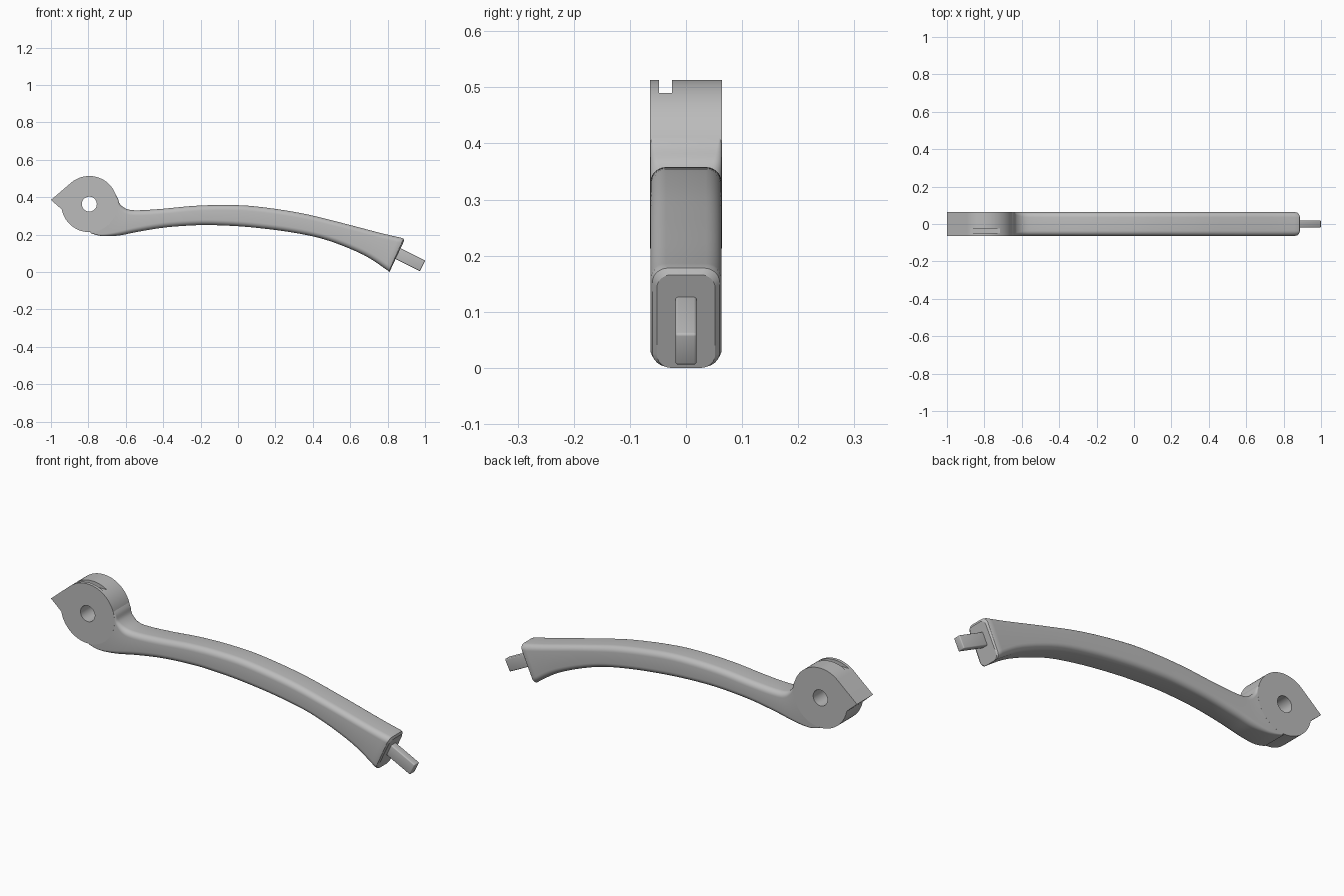
import bpy, bmesh, math
from mathutils import Vector

if "Cube" in bpy.data.objects:
    bpy.data.objects.remove(bpy.data.objects["Cube"], do_unlink=True)

HALF = 0.064                       # half thickness of the lever
HUB_X, HUB_Z, HUB_R = -0.795, 0.363, 0.15

grey = bpy.data.materials.new("satin grey")
grey.use_nodes = True
COLOUR = (0.5, 0.5, 0.5, 1)
grey.diffuse_color = COLOUR
grey.node_tree.nodes["Principled BSDF"].inputs["Base Color"].default_value = COLOUR


def make_object(name, bm):
    bmesh.ops.recalc_face_normals(bm, faces=bm.faces)
    mesh = bpy.data.meshes.new(name)
    bm.to_mesh(mesh)
    bm.free()
    mesh.materials.append(grey)
    obj = bpy.data.objects.new(name, mesh)
    bpy.context.collection.objects.link(obj)
    return obj


def activate(obj):
    bpy.ops.object.select_all(action='DESELECT')
    obj.select_set(True)
    bpy.context.view_layer.objects.active = obj


def finish(obj):
    activate(obj)
    for mod in list(obj.modifiers):
        bpy.ops.object.modifier_apply(modifier=mod.name)
    bpy.ops.object.shade_smooth_by_angle(angle=math.radians(30))


def prism(name, outline, y0, y1):
    """Extrude an x-z outline from y0 to y1."""
    bm = bmesh.new()
    face = bm.faces.new([bm.verts.new((x, y0, z)) for x, z in outline])
    new = bmesh.ops.extrude_face_region(bm, geom=[face])["geom"]
    bmesh.ops.translate(bm, vec=(0, y1 - y0, 0),
                        verts=[v for v in new if isinstance(v, bmesh.types.BMVert)])
    return make_object(name, bm)


def arc(radius, start, end, count):
    angles = [math.radians(start + (end - start) * i / count) for i in range(count + 1)]
    return [(HUB_X + radius * math.cos(a), HUB_Z + radius * math.sin(a)) for a in angles]


def cut(obj, cutter):
    mod = obj.modifiers.new(cutter.name, 'BOOLEAN')
    mod.operation = 'DIFFERENCE'
    mod.solver = 'EXACT'
    mod.object = cutter
    cutter.hide_render = True


# Pivot hub: disc with a pointed nose, a pivot hole and a slot in its rim
hub = prism("pivot_hub", arc(HUB_R, 191, 491, 80) + [(-1.0, 0.385)], -HALF, HALF)
hole = prism("hole_cutter", arc(0.04, 0, 360, 40)[:-1], -0.2, 0.2)
slot = prism("slot_cutter", [(-0.95, 0.49), (-0.64, 0.49), (-0.64, 0.6), (-0.95, 0.6)],
             -0.048, -0.025)
cut(hub, hole)
cut(hub, slot)
finish(hub)
for cutter in (hole, slot):
    bpy.data.objects.remove(cutter, do_unlink=True)

# Lever arm: stations of top x, top z, bottom x, bottom z, edge radius
STATIONS = [Vector(s) for s in (
    (-0.66, 0.42, -0.79, 0.208, 0.003),
    (-0.643, 0.395, -0.745, 0.195, 0.008),
    (-0.63, 0.362, -0.70, 0.191, 0.016),
    (-0.59, 0.335, -0.63, 0.196, 0.026),
    (-0.525, 0.33, -0.54, 0.214, 0.028),
    (-0.40, 0.338, -0.39, 0.238, 0.028),
    (-0.24, 0.353, -0.22, 0.25, 0.028),
    (-0.08, 0.358, -0.09, 0.249, 0.028),
    (0.09, 0.351, 0.07, 0.239, 0.028),
    (0.33, 0.316, 0.28, 0.213, 0.028),
    (0.545, 0.265, 0.47, 0.172, 0.028),
    (0.76, 0.209, 0.67, 0.092, 0.028),
    (0.872, 0.183, 0.80, 0.008, 0.028))]


def smooth_path(points, steps):
    """Catmull-Rom interpolation through the stations."""
    out = []
    last = len(points) - 1
    for i in range(last):
        a, b, c, d = (points[min(max(k, 0), last)] for k in range(i - 1, i + 3))
        for s in range(steps):
            t = s / steps
            out.append(0.5 * (2 * b + (c - a) * t + (2 * a - 5 * b + 4 * c - d) * t ** 2
                              + (3 * b - a - 3 * c + d) * t ** 3))
    return out + [points[-1]]


def section(station, half):
    """Rounded rectangle standing between the top and bottom points."""
    tx, tz, bx, bz, r = station
    top, bottom = Vector((tx, 0, tz)), Vector((bx, 0, bz))
    mid, up = (top + bottom) / 2, (top - bottom).normalized()
    tall = (top - bottom).length / 2
    ring = []
    for q, (sy, su) in enumerate(((1, 1), (-1, 1), (-1, -1), (1, -1))):
        for k in range(7):
            a = math.pi / 2 * (q + k / 6)
            y = sy * (half - r) + r * math.cos(a)
            u = su * (tall - r) + r * math.sin(a)
            ring.append(mid + up * u + Vector((0, y, 0)))
    return ring


bm = bmesh.new()
rings = [section(s, HALF - 0.0003) for s in smooth_path(STATIONS, 5)]
# softened end face
rings.append(section(Vector((0.885, 0.178, 0.806, 0.002, 0.028)), HALF - 0.004))
rings.append(section(Vector((0.888, 0.166, 0.81, 0.0, 0.026)), HALF - 0.012))
loops = [[bm.verts.new(p) for p in ring] for ring in rings]
for one, two in zip(loops, loops[1:]):
    for i in range(len(one)):
        j = (i + 1) % len(one)
        bm.faces.new((one[i], one[j], two[j], two[i]))
bm.faces.new(loops[0])
bm.faces.new(loops[-1])
finish(make_object("lever_arm", bm))

# End pin: slim bar continuing the slope of the arm
bm = bmesh.new()
bmesh.ops.create_cube(bm, size=1)
bmesh.ops.scale(bm, vec=(0.208, 0.038, 0.063), verts=bm.verts)
pin = make_object("end_pin", bm)
pin.location = (0.8935, 0, 0.079)
pin.rotation_euler = (0, math.radians(26.5), 0)
bevel = pin.modifiers.new("soft_edges", 'BEVEL')
bevel.width = 0.005
bevel.segments = 3
finish(pin)
